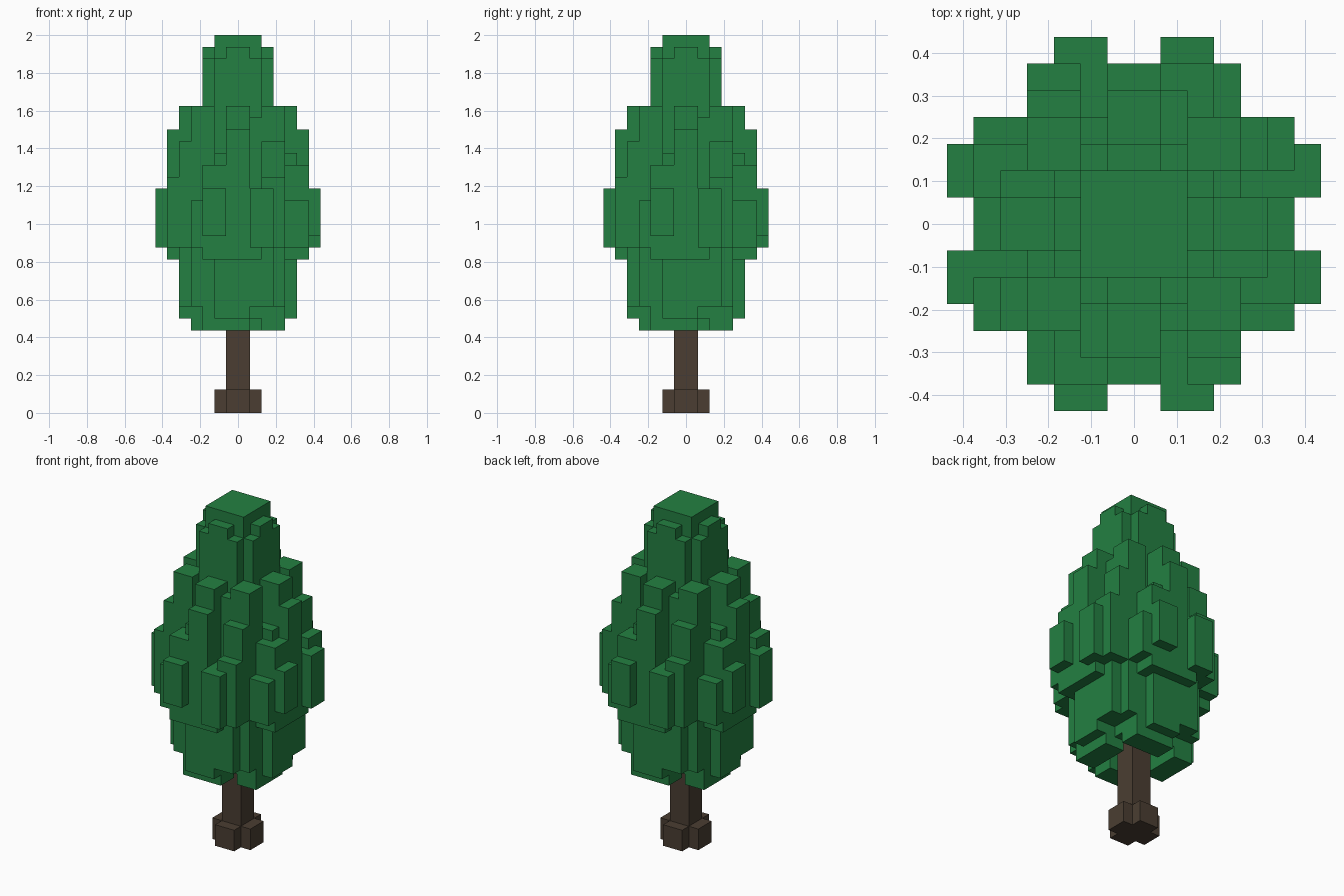
import bpy
import bmesh
import math
from mathutils import Vector

U = 1 / 16  # block size

cube = bpy.data.objects.get("Cube")
if cube:
    bpy.data.objects.remove(cube, do_unlink=True)


def make_material(name, rgb):
    mat = bpy.data.materials.new(name)
    mat.use_nodes = True
    mat.diffuse_color = (*rgb, 1)
    mat.node_tree.nodes["Principled BSDF"].inputs["Base Color"].default_value = (*rgb, 1)
    return mat


def cells_of(boxes):
    """Fill a set of grid cells from boxes, each repeated in four quarter turns."""
    cells = set()
    for x0, x1, y0, y1, z0, z1 in boxes:
        for x in range(x0, x1):
            for y in range(y0, y1):
                cx, cy = x, y
                for _ in range(4):
                    cells.update((cx, cy, z) for z in range(z0, z1))
                    cx, cy = -cy - 1, cx
    return cells


def build(name, boxes, mat):
    """Skin the outside of the filled cells and merge flat areas."""
    cells = cells_of(boxes)
    bm = bmesh.new()
    verts = {}

    def vert(p):
        if p not in verts:
            verts[p] = bm.verts.new(Vector(p) * U)
        return verts[p]

    for cell in cells:
        for axis in range(3):
            for side in (0, 1):
                near = list(cell)
                near[axis] += 2 * side - 1
                if tuple(near) in cells:
                    continue
                a, b = (axis + 1) % 3, (axis + 2) % 3
                ring = []
                for da, db in ((0, 0), (1, 0), (1, 1), (0, 1)):
                    p = list(cell)
                    p[axis] += side
                    p[a] += da
                    p[b] += db
                    ring.append(vert(tuple(p)))
                bm.faces.new(ring if side else ring[::-1])
    bmesh.ops.dissolve_limit(bm, angle_limit=math.radians(1),
                             verts=bm.verts[:], edges=bm.edges[:])
    mesh = bpy.data.meshes.new(name)
    bm.to_mesh(mesh)
    bm.free()
    mesh.materials.append(mat)
    obj = bpy.data.objects.new(name, mesh)
    bpy.context.collection.objects.link(obj)
    return obj


leaf_green = make_material("leaf green", (0.017, 0.216, 0.054))
bark_brown = make_material("bark brown", (0.069, 0.048, 0.032))

# Trunk: square post
build("trunk", [(-1, 1, -1, 1, 0, 9)], bark_brown)
# Roots: cross-shaped foot
build("roots", [(-1, 1, -2, -1, 0, 2)], bark_brown)

# Foliage: boxes as x0, x1, y0, y1, z0, z1 on the front quarter
foliage = [
    # crown
    (-2, 2, -2, 2, 22, 32),
    (-1, 1, -3, -2, 22, 31),
    (-2, 2, -3, -2, 22, 30),
    # core
    (-3, 3, -3, 3, 9, 24),
    (-4, 4, -4, 4, 10, 21),
    # upper columns
    (-1, 1, -5, -3, 20, 26),
    (2, 4, -4, -2, 20, 26),
    (-1, 1, -6, -4, 19, 24),
    (2, 4, -5, -3, 18, 23),
    (-2, -1, -5, -3, 19, 22),
    (1, 2, -4, -3, 20, 25),
    # middle columns
    (-3, -1, -6, -4, 13, 21),
    (2, 4, -6, -4, 14, 20),
    (-4, -2, -6, -4, 14, 18),
    (-1, 2, -6, -4, 13, 19),
    (1, 3, -7, -6, 14, 19),
    (-3, -1, -7, -6, 15, 19),
    # lower columns and fringe
    (-2, 1, -5, -3, 8, 14),
    (1, 3, -5, -3, 9, 14),
    (-4, -2, -4, -3, 9, 13),
    (2, 4, -3, -1, 7, 12),
    (-1, 1, -4, -2, 7, 10),
    (-3, -1, -3, -1, 8, 10),
]
build("foliage", foliage, leaf_green)
